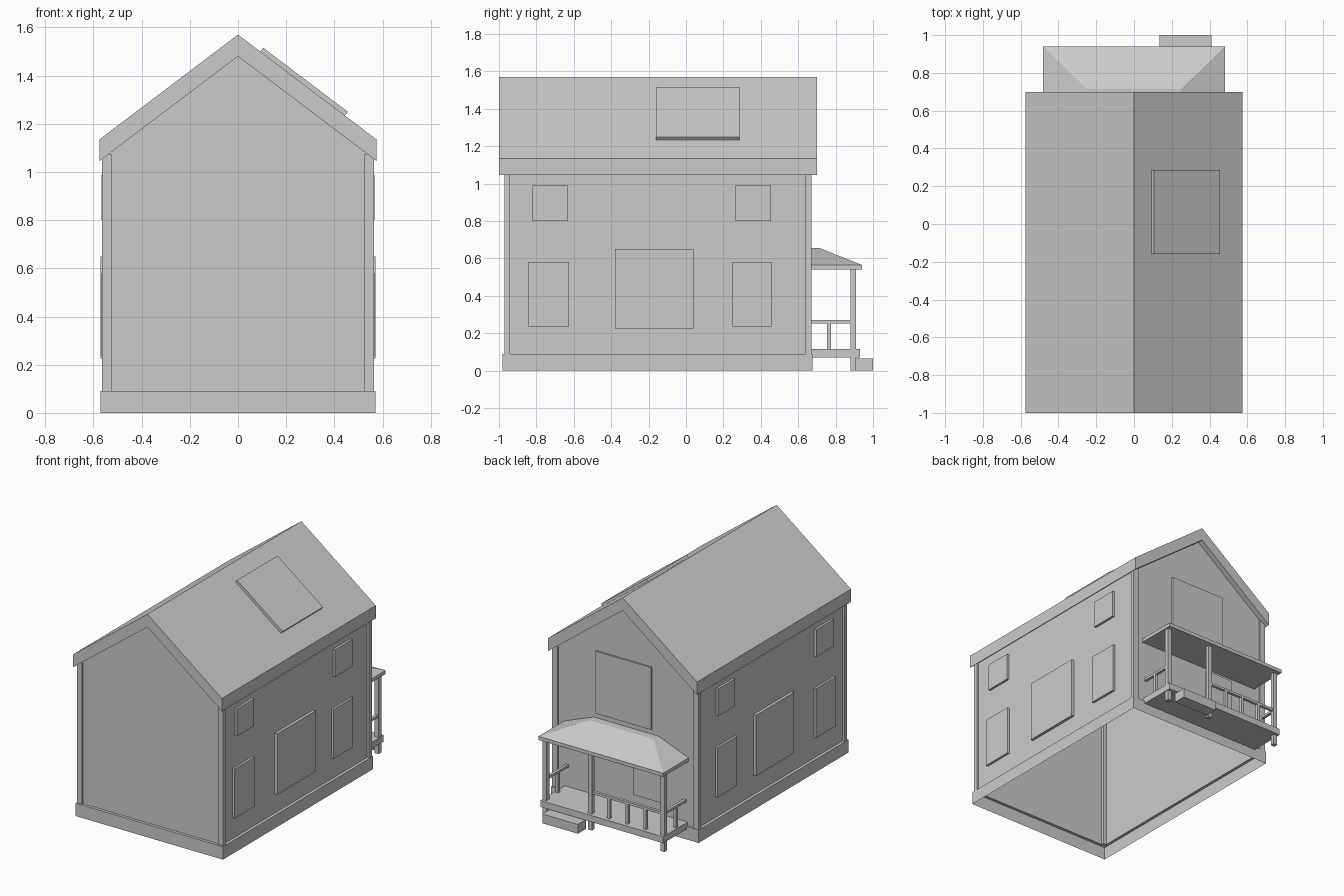
import bpy

if "Cube" in bpy.data.objects:
    bpy.data.objects.remove(bpy.data.objects["Cube"])


def mesh_object(name, verts, faces):
    mesh = bpy.data.meshes.new(name)
    mesh.from_pydata(verts, [], faces)
    mesh.update()
    obj = bpy.data.objects.new(name, mesh)
    bpy.context.collection.objects.link(obj)
    return obj


def box(name, x0, x1, y0, y1, z0, z1):
    verts = [(x, y, z) for z in (z0, z1) for x, y in ((x0, y0), (x1, y0), (x1, y1), (x0, y1))]
    faces = [(3, 2, 1, 0), (4, 5, 6, 7)]
    faces += [(i, (i + 1) % 4, (i + 1) % 4 + 4, i + 4) for i in range(4)]
    return mesh_object(name, verts, faces)


def prism(name, profile, y0, y1):
    """Extrude a counter-clockwise (x, z) profile along y."""
    n = len(profile)
    verts = [(x, y, z) for y in (y0, y1) for x, z in profile]
    faces = [tuple(range(n)), tuple(reversed(range(n, 2 * n)))]
    faces += [((i + 1) % n, i, i + n, (i + 1) % n + n) for i in range(n)]
    return mesh_object(name, verts, faces)


def rect(x, y0, y1, z):
    return [(-x, y0, z), (x, y0, z), (x, y1, z), (-x, y1, z)]


SLOPE = (1.57 - 1.135) / 0.575
WX, WY0, WY1 = 0.55, -0.96, 0.66

# Hollow walls, open at the bottom and under the roof
eave = 1.48 - SLOPE * WX
gable = [(-WX, 0.09), (WX, 0.09), (WX, eave), (0, 1.48), (-WX, eave)]
mesh_object("walls", [(x, y, z) for y in (WY0, WY1) for x, z in gable],
            [(0, 1, 2, 3, 4), (9, 8, 7, 6, 5), (1, 6, 7, 2), (5, 0, 4, 9)])

# Base skirt with a ledge meeting the walls
loops = rect(0.57, -0.98, 0.675, 0) + rect(0.57, -0.98, 0.675, 0.09) + rect(WX, WY0, WY1, 0.09)
mesh_object("base_skirt", loops,
            [(k + i, k + (i + 1) % 4, k + 4 + (i + 1) % 4, k + 4 + i)
             for k in (0, 4) for i in range(4)])

# Gable roof
prism("roof", [(-0.575, 1.045), (0, 1.48), (0.575, 1.045),
               (0.575, 1.135), (0, 1.57), (-0.575, 1.135)], -1.0, 0.70)

# Skylight lying on the right roof slope
nx, nz = 0.012, 0.0155


def on_roof(x):
    return 1.57 - SLOPE * x


a, b = 0.093, 0.444
prism("skylight", [(a, on_roof(a)), (b, on_roof(b)),
                   (b + nx, on_roof(b) + nz), (a + nx, on_roof(a) + nz)], -0.16, 0.287)

# Corner trims and side windows, mirrored left and right
windows = [("front_lower_window", -0.845, -0.625, 0.235, 0.58, 0.566),
           ("middle_window", -0.38, 0.04, 0.225, 0.65, 0.57),
           ("back_lower_window", 0.245, 0.46, 0.235, 0.58, 0.566),
           ("front_upper_window", -0.82, -0.63, 0.80, 0.99, 0.566),
           ("back_upper_window", 0.265, 0.455, 0.80, 0.99, 0.566)]
for side, s in (("right", 1), ("left", -1)):
    for end, y0, y1 in (("front", -0.97, -0.94), ("back", 0.64, 0.67)):
        xs = sorted((s * 0.525, s * 0.565))
        box(f"{side}_{end}_corner_trim", *xs, y0, y1, 0.09, 1.075)
    for name, y0, y1, z0, z1, x in windows:
        xs = sorted((s * WX, s * x))
        box(f"{side}_{name}", *xs, y0, y1, z0, z1)

# Back wall windows
box("back_gable_window", -0.20, 0.23, WY1, 0.672, 0.69, 1.125)
box("porch_window", -0.28, -0.06, WY1, 0.672, 0.20, 0.52)

# Porch deck and step
box("porch_deck", -0.475, 0.475, WY1, 0.93, 0.07, 0.115)
box("porch_step", 0.135, 0.41, 0.91, 1.0, 0, 0.065)

# Porch hip roof
hip = rect(0.482, WY1, 0.94, 0.54) + rect(0.482, WY1, 0.94, 0.565) + rect(0.25, WY1, 0.715, 0.655)
mesh_object("porch_roof", hip,
            [(3, 2, 1, 0), (8, 9, 10, 11)] +
            [(k + i, k + (i + 1) % 4, k + 4 + (i + 1) % 4, k + 4 + i)
             for k in (0, 4) for i in range(4)])

# Porch posts running down to the ground
for name, x in (("right", 0.455), ("middle", 0.105), ("left", -0.455)):
    box(f"{name}_porch_post", x - 0.015, x + 0.015, 0.88, 0.91, 0, 0.54)

# Railings: one along the porch front, one at each end
box("front_rail", -0.44, 0.09, 0.885, 0.905, 0.253, 0.27)
for i in range(1, 4):
    x = 0.105 - 0.14 * i
    box(f"front_baluster_{i}", x - 0.01, x + 0.01, 0.885, 0.905, 0.115, 0.253)
for side, x in (("right", 0.455), ("left", -0.455)):
    box(f"{side}_rail", x - 0.01, x + 0.01, WY1, 0.88, 0.253, 0.27)
    box(f"{side}_baluster", x - 0.01, x + 0.01, 0.755, 0.775, 0.115, 0.253)
